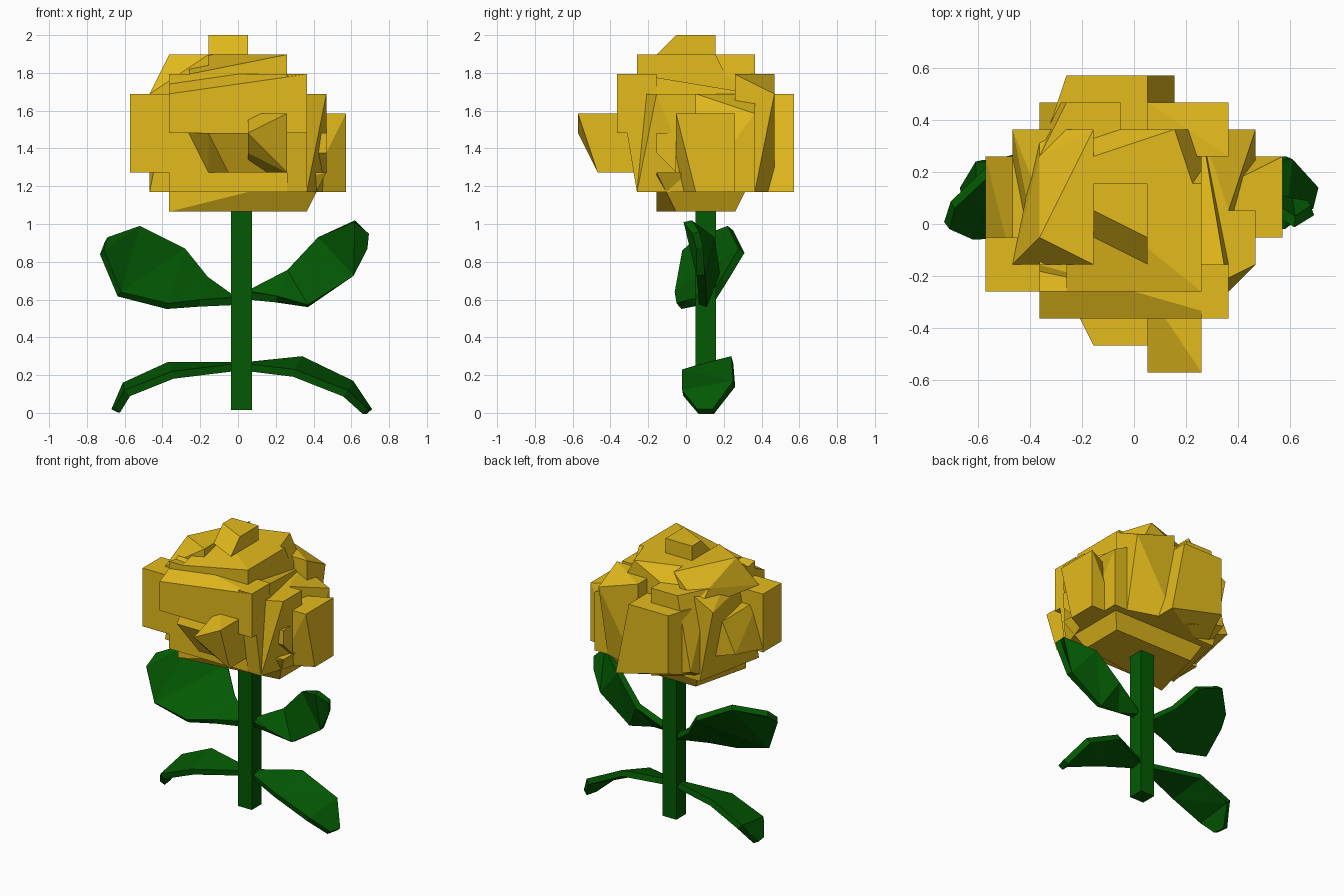
import bpy, bmesh
from itertools import product

if "Cube" in bpy.data.objects:
    bpy.data.objects.remove(bpy.data.objects["Cube"])


def material(name, rgb):
    mat = bpy.data.materials.new(name)
    mat.use_nodes = True
    mat.diffuse_color = (*rgb, 1)
    mat.node_tree.nodes["Principled BSDF"].inputs["Base Color"].default_value = (*rgb, 1)
    return mat


GOLD = material("petal gold", (0.78, 0.5, 0.012))
GREEN = material("leaf green", (0.001, 0.1, 0.001))


def finish(name, bm, mat):
    bmesh.ops.recalc_face_normals(bm, faces=bm.faces[:])
    mesh = bpy.data.meshes.new(name)
    bm.to_mesh(mesh)
    bm.free()
    mesh.materials.append(mat)
    obj = bpy.data.objects.new(name, mesh)
    bpy.context.collection.objects.link(obj)
    return obj


# Blossom blocks live on an integer grid. Each nip such as "WSU-xy" pulls the
# named corners (West East South North Down Up) inward along the given axes.
STEP = 0.104
SIDES = {"W": (0, 0), "E": (0, 1), "S": (1, 0), "N": (1, 1), "D": (2, 0), "U": (2, 1)}


def petal(name, low, high, *nips):
    bm = bmesh.new()
    for corner in product((0, 1), repeat=3):
        p = [high[i] if corner[i] else low[i] for i in range(3)]
        for nip in nips:
            where, axes = nip.split("-")
            if all(corner[SIDES[c][0]] == SIDES[c][1] for c in where):
                for a in axes:
                    i = "xyz".index(a)
                    p[i] += -1 if corner[i] else 1
        bm.verts.new(((p[0] - 5.5) * STEP, (p[1] - 5.5) * STEP, 1.065 + p[2] * STEP))
    bmesh.ops.convex_hull(bm, input=bm.verts[:])
    return finish(name, bm, GOLD)


core = petal("blossom", (2, 3, 1), (9, 9, 7), "WNU-z", "ENU-xz")
petals = [
    petal("base_petal", (2, 4, 0), (10, 9, 2), "WND-xy", "END-xy", "ESD-xy"),
    petal("front_low_petal", (2, 3, 1), (9, 5, 4), "WD-x", "ESD-y"),
    petal("front_wall_petal", (2, 2, 4), (9, 4, 7), "WSU-z"),
    petal("front_east_petal", (8, 2, 1), (9, 4, 7), "SD-y"),
    petal("front_lip_petal", (3, 1, 2), (8, 3, 4), "WS-x", "WD-x", "SD-y"),
    petal("front_bud_petal", (6, 0, 2), (8, 3, 5), "SD-y", "WSD-z", "WSU-z"),
    petal("west_petal", (0, 3, 2), (3, 5, 6)),
    petal("west_fold_petal", (0, 4, 2), (3, 8, 5), "WU-x", "WND-z"),
    petal("west_back_petal", (1, 4, 1), (3, 9, 7), "WSU-xz", "WNU-z", "WND-x"),
    petal("west_top_petal", (1, 4, 6), (4, 9, 8), "WU-x", "WSU-y", "ND-x", "WNU-yz"),
    petal("east_petal", (9, 5, 1), (11, 8, 5), "ESD-y", "WNU-y"),
    petal("east_front_petal", (8, 3, 1), (10, 6, 6), "ESU-y", "ESD-x"),
    petal("east_back_petal", (8, 6, 1), (10, 9, 6), "ENU-z", "ESU-x"),
    petal("east_fold_petal", (8, 4, 2), (10, 5, 4), "SD-z"),
    petal("back_petal", (2, 8, 1), (7, 11, 6), "WN-x", "EU-x", "WND-z"),
    petal("back_west_petal", (2, 8, 1), (5, 10, 7), "WNU-x", "WND-z"),
    petal("back_east_petal", (6, 8, 1), (9, 10, 7), "ENU-z", "END-y"),
    petal("crown_petal", (3, 3, 6), (8, 8, 8), "WSU-z", "NU-y"),
    petal("crown_back_petal", (3, 6, 6), (8, 9, 8), "WNU-xy", "ENU-x"),
    petal("tip_petal", (4, 4, 8), (6, 7, 9), "WSU-yy", "WSD-y", "ESU-y"),
]

# Fuse the petals into one closed blossom
for p in petals:
    fuse = core.modifiers.new(p.name, "BOOLEAN")
    fuse.operation = "UNION"
    fuse.solver = "EXACT"
    fuse.object = p
graph = bpy.context.evaluated_depsgraph_get()
fused = bpy.data.meshes.new_from_object(core.evaluated_get(graph))
core.modifiers.clear()
core.data = fused
for p in petals:
    bpy.data.objects.remove(p)

# Stem
bm = bmesh.new()
bmesh.ops.create_cube(bm, size=1)
bmesh.ops.scale(bm, vec=(0.11, 0.11, 1.1), verts=bm.verts[:])
bmesh.ops.translate(bm, vec=(0.019, 0.105, 0.565), verts=bm.verts[:])
finish("stem", bm, GREEN)


# Leaves: two rails of points joined by a thick bent strip
def leaf(name, rail_a, rail_b, thickness=0.04):
    bm = bmesh.new()
    a = [bm.verts.new(p) for p in rail_a]
    b = [bm.verts.new(p) for p in rail_b]
    for i in range(len(a) - 1):
        bm.faces.new((a[i], a[i + 1], b[i + 1]))
        bm.faces.new((a[i], b[i + 1], b[i]))
    bmesh.ops.recalc_face_normals(bm, faces=bm.faces[:])
    bmesh.ops.solidify(bm, geom=bm.faces[:], thickness=thickness)
    finish(name, bm, GREEN)


leaf("upper_left_leaf",
     [(.05, .13, .61), (.27, .18, .74), (.44, .15, .93), (.62, .03, 1.02), (.68, .07, .96)],
     [(.05, .08, .6), (.2, .08, .585), (.37, .11, .56), (.61, .1, .73), (.67, .09, .88)])
leaf("upper_right_leaf",
     [(-.02, .13, .62), (-.16, .19, .72), (-.28, .28, .87), (-.52, .22, .99), (-.69, .06, .93)],
     [(-.02, .08, .61), (-.2, .02, .6), (-.37, -.05, .58), (-.62, -.06, .64), (-.71, -.02, .86)])
leaf("lower_left_leaf",
     [(.05, .08, .26), (.3, -.02, .23), (.58, -.02, .12), (.69, .06, .02)],
     [(.05, .13, .27), (.34, .24, .3), (.61, .25, .17), (.71, .14, .02)])
leaf("lower_right_leaf",
     [(-.02, .08, .26), (-.35, -.02, .22), (-.6, -.02, .12), (-.66, .06, .02)],
     [(-.02, .13, .27), (-.37, .23, .27), (-.61, .24, .16), (-.67, .14, .02)])
